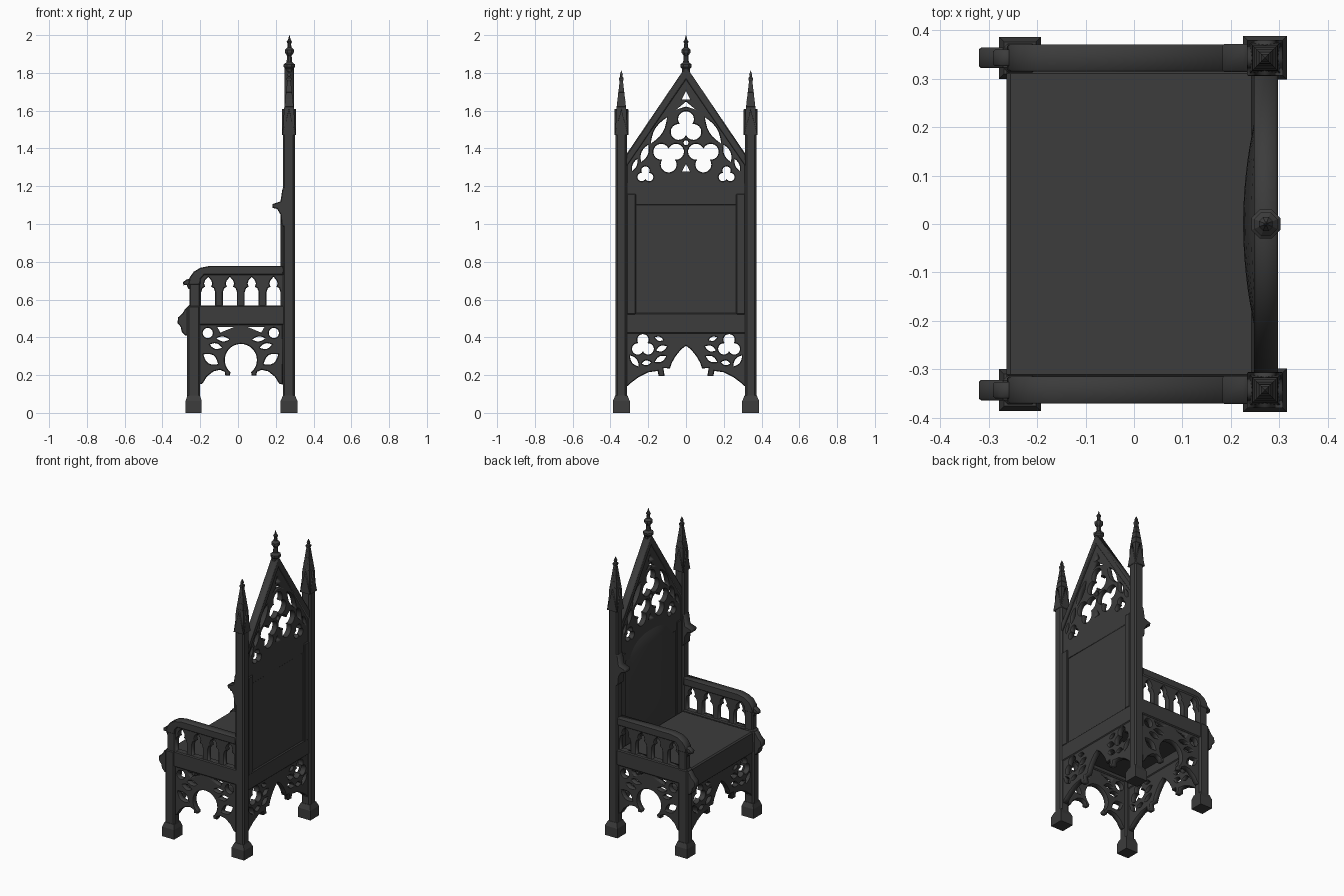
import bpy, bmesh
from math import sin, cos, pi, acos, radians, sqrt
from mathutils import Matrix, Vector

if "Cube" in bpy.data.objects:
    bpy.data.objects.remove(bpy.data.objects["Cube"])

dark = bpy.data.materials.new("dark_wood")
dark.diffuse_color = (0.045, 0.045, 0.045, 1)
dark.use_nodes = True
dark.node_tree.nodes["Principled BSDF"].inputs["Base Color"].default_value = dark.diffuse_color
# Drawing planes: local (x, y, depth) mapped to world
SIDE = Matrix(((1, 0, 0, 0), (0, 0, -1, 0), (0, 1, 0, 0), (0, 0, 0, 1)))
BACK = Matrix(((0, 0, 1, 0), (1, 0, 0, 0), (0, 1, 0, 0), (0, 0, 0, 1)))


def add(name, data):
    ob = bpy.data.objects.new(name, data)
    bpy.context.collection.objects.link(ob)
    ob.data.materials.append(dark)
    return ob


def plate(name, plane, pos, thick, loops, b=0.004):
    """Pierced plate: first loop is the outline, the others are holes."""
    cu = bpy.data.curves.new(name, 'CURVE')
    cu.dimensions, cu.fill_mode = '2D', 'BOTH'
    cu.extrude, cu.bevel_depth, cu.bevel_resolution, cu.offset = thick / 2 - b, b, 0, -b
    for pts in loops:
        sp = cu.splines.new('POLY')
        sp.points.add(len(pts) - 1)
        for p, (u, v) in zip(sp.points, pts):
            p.co = (u, v, 0, 1)
        sp.use_cyclic_u = True
    ob = add(name, cu)
    ob.matrix_world = Matrix.Translation((0, pos, 0) if plane is SIDE else (pos, 0, 0)) @ plane
    bpy.ops.object.select_all(action='DESELECT')
    ob.select_set(True)
    bpy.context.view_layer.objects.active = ob
    bpy.ops.object.convert(target='MESH')
    return ob


def loft(name, x, y, rings, sides=4, smooth=False):
    """Stack of regular polygons (half width, z)."""
    bm = bmesh.new()
    rows = []
    for h, z in rings:
        r = h / cos(pi / sides)
        rows.append([bm.verts.new((x + r * cos(pi / sides + 2 * pi * k / sides),
                                   y + r * sin(pi / sides + 2 * pi * k / sides), z)) for k in range(sides)])
    for a, c in zip(rows, rows[1:]):
        for k in range(sides):
            j = (k + 1) % sides
            bm.faces.new((a[k], a[j], c[j], c[k]))
    bm.faces.new(rows[0][::-1])
    bm.faces.new(rows[-1])
    me = bpy.data.meshes.new(name)
    bm.to_mesh(me)
    bm.free()
    return add(name, me)


def box(name, x0, x1, y0, y1, z0, z1, bevel=0.006):
    bm = bmesh.new()
    bmesh.ops.create_cube(bm, size=1)
    for v in bm.verts:
        v.co = ((x0 + x1) / 2 + v.co.x * (x1 - x0), (y0 + y1) / 2 + v.co.y * (y1 - y0),
                (z0 + z1) / 2 + v.co.z * (z1 - z0))
    me = bpy.data.meshes.new(name)
    bm.to_mesh(me)
    bm.free()
    ob = add(name, me)
    m = ob.modifiers.new("chamfer", 'BEVEL')
    m.width, m.segments = bevel, 1
    return ob


def mir(half, c=0.0):
    return [(c + u, v) for u, v in half] + [(c - u, v) for u, v in reversed(half) if u > 1e-6]


def arc(cx, cz, r, a0, a1, n=14):
    return [(cx + r * cos(radians(a0 + (a1 - a0) * i / n)), cz + r * sin(radians(a0 + (a1 - a0) * i / n)))
            for i in range(n + 1)]


def circle(cx, cz, r):
    return arc(cx, cz, r, 0, 360 * 15 / 16, 15)


def foil(cx, cz, r, off, rot, n=3):
    """Trefoil outline made of overlapping round lobes."""
    half = 180 / n + 90 - acos(min(1, off * sin(pi / n) / r)) * 180 / pi - 1.5
    pts = []
    for k in range(n):
        a = rot + 360 * k / n
        pts += arc(cx + off * cos(radians(a)), cz + off * sin(radians(a)), r, a - half, a + half)
    return pts


def leaf(x0, z0, x1, z1, w):
    """Pointed lens between two points."""
    d = Vector((x1 - x0, z1 - z0))
    n = Vector((-d.y, d.x)).normalized() * w / 2
    side = lambda s, ts: [(x0 + d.x * t + s * n.x * sin(pi * t), z0 + d.y * t + s * n.y * sin(pi * t)) for t in ts]
    return side(1, [i / 6 for i in range(7)]) + side(-1, [i / 6 for i in range(5, 0, -1)])


def both(loops, c=0.0):
    """Holes given right of centre, plus their mirror images."""
    return [[(c + s * u, v) for u, v in l] for l in loops for s in (1, -1)]


# Posts, legs, feet and side panels, left and right
cx = 0.015
side_apron = mir(arc(0, 0.28, 0.085, 90, -50) + [(0.058, 0.198), (0.082, 0.198), (0.085, 0.217), (0.11, 0.228),
                 (0.145, 0.22), (0.18, 0.192), (0.203, 0.155), (0.222, 0.15), (0.222, 0.48)], cx)
side_holes = both([circle(0.175, 0.423, 0.027), leaf(0.12, 0.258, 0.198, 0.31, 0.05),
                   [(0.035, 0.455), (0.125, 0.455), (0.108, 0.425)],
                   leaf(0.06, 0.388, 0.13, 0.395, 0.026), leaf(0.1, 0.345, 0.165, 0.362, 0.03)], cx)
arch = [(0.037, 0.568), (0.037, 0.64), (0.03, 0.66), (0.016, 0.668), (0.022, 0.685), (0.016, 0.702), (0, 0.72)]
arm_top = [(0.24, 0.73), (0.24, 0.778), (-0.15, 0.778), (-0.2, 0.768), (-0.235, 0.747), (-0.257, 0.715),
           (-0.262, 0.68), (-0.2, 0.68), (-0.197, 0.71), (-0.18, 0.73)]
arm_hook = [(-0.245, 0.715), (-0.275, 0.705), (-0.291, 0.692), (-0.289, 0.675), (-0.272, 0.678), (-0.262, 0.655),
            (-0.245, 0.655)]
scroll = [(-0.255, 0.57), (-0.28, 0.55), (-0.295, 0.525), (-0.318, 0.505), (-0.32, 0.475), (-0.303, 0.455),
          (-0.298, 0.43), (-0.28, 0.41), (-0.255, 0.41)]
corbel = [(0.25, 1.2), (0.235, 1.185), (0.225, 1.12), (0.182, 1.105), (0.184, 1.085), (0.207, 1.08),
          (0.225, 1.05), (0.23, 1.0), (0.25, 0.98)]
for s, tag in ((-1, "right"), (1, "left")):
    y = 0.3425 * s
    box(f"back_post_{tag}", 0.237, 0.302, y - 0.03, y + 0.03, 0.05, 1.5, 0.01)
    box(f"front_leg_{tag}", -0.27, -0.2, y - 0.03, y + 0.03, 0.05, 0.57, 0.01)
    box(f"arm_support_{tag}", -0.257, -0.2, y - 0.025, y + 0.025, 0.55, 0.7)
    loft(f"back_foot_{tag}", 0.27, y, [(0.045, 0), (0.045, 0.062), (0.032, 0.092)])
    loft(f"front_foot_{tag}", -0.235, y, [(0.043, 0), (0.043, 0.062), (0.033, 0.092)])
    box(f"side_rail_{tag}", -0.22, 0.25, y - 0.025, y + 0.025, 0.465, 0.568)
    plate(f"side_apron_{tag}", SIDE, y, 0.036, [side_apron] + side_holes)
    plate(f"arm_arcade_{tag}", SIDE, y, 0.034, [[(-0.23, 0.55), (0.25, 0.55), (0.25, 0.745), (-0.23, 0.745)]]
          + [mir(arch, -0.158 + 0.1153 * k) for k in range(4)])
    plate(f"arm_rest_{tag}", SIDE, y, 0.056, [arm_top])
    plate(f"arm_hook_{tag}", SIDE, y, 0.034, [arm_hook])
    plate(f"leg_scroll_{tag}", SIDE, y, 0.042, [scroll])
    plate(f"post_corbel_{tag}", SIDE, y, 0.058, [corbel])
    # Pinnacle: crossed gablets, spire and knob
    gab = mir([(0.0, 1.612), (0.036, 1.55), (0.036, 1.47), (0.0, 1.53)])[:-1]
    for side_half in (-1, 1):
        g = [(0.0, 1.61), (0.036 * side_half, 1.47), (0.036 * side_half, 1.61)]
    gable = [(-0.036, 1.47), (0.036, 1.47), (0.0, 1.61)]
    plate(f"pinnacle_gable_a_{tag}", SIDE, y, 0.074, [[(0.27 + u, v) for u, v in gable]], 0.001)
    plate(f"pinnacle_gable_b_{tag}", BACK, 0.27, 0.074, [[(y + u, v) for u, v in gable]], 0.001)
    loft(f"pinnacle_spire_{tag}", 0.27, y, [(0.031, 1.49), (0.027, 1.60), (0.009, 1.755), (0.012, 1.763),
         (0.012, 1.772), (0.006, 1.78), (0.008, 1.79), (0.001, 1.812)])
    for k in range(4):
        h = 0.026 - 0.0045 * k
        loft(f"spire_crocket_{tag}_{k}", 0.27, y, [(h - 0.006, 1.615 + 0.038 * k), (h, 1.622 + 0.038 * k),
             (h - 0.008, 1.632 + 0.038 * k)])
    # Stile beside the back panel
    box(f"back_stile_{tag}", 0.25, 0.296, s * 0.289 - 0.025, s * 0.289 + 0.025, 0.52, 1.16, 0.005)

# Front and back aprons with rails
apron = mir([(0, 0.355), (0.025, 0.337), (0.055, 0.3), (0.075, 0.265), (0.085, 0.235), (0.12, 0.238), (0.113, 0.195),
             (0.145, 0.195), (0.15, 0.222), (0.2, 0.215), (0.25, 0.19), (0.29, 0.16), (0.318, 0.135), (0.318, 0.45)])
apron_holes = both([foil(0.228, 0.355, 0.03, 0.032, 90), leaf(0.105, 0.3, 0.165, 0.27, 0.03),
                    leaf(0.1, 0.352, 0.158, 0.33, 0.03), leaf(0.297, 0.305, 0.25, 0.245, 0.03),
                    leaf(0.185, 0.268, 0.235, 0.262, 0.026), leaf(0.12, 0.385, 0.165, 0.4, 0.022)])
for x, name, top in ((0.27, "back", 0.53), (-0.24, "front", 0.5)):
    plate(f"{name}_apron", BACK, x, 0.036, [apron] + apron_holes)
    box(f"{name}_rail", x - 0.023, x + 0.023, -0.32, 0.32, 0.42, top)

# Seat
box("seat", -0.263, 0.25, -0.318, 0.318, 0.485, 0.56, 0.008)

# Back panel with arched top
plate("back_panel", BACK, 0.272, 0.026, [[(-0.315, 0.52), (0.315, 0.52)] + mir(
    [(0.315, 1.11), (0.265, 1.175), (0.2, 1.215), (0.1, 1.248), (0, 1.255)])[:5] +
    [(-0.1, 1.248), (-0.2, 1.215), (-0.265, 1.175), (-0.315, 1.11)]], 0.002)

# Domed padding on the seat side of the back
bm = bmesh.new()
bmesh.ops.create_grid(bm, x_segments=16, y_segments=16, size=1)
for v in bm.verts:
    u, t = v.co.x, (v.co.y + 1) / 2
    top = 1.225 - 0.13 * abs(u) ** 3
    swell = (1 - u * u) * min(1, 2.2 * sqrt(max(0, t * (1 - t))))
    v.co = (0.261 - 0.036 * swell, 0.262 * u, 0.555 + (top - 0.555) * t)
bmesh.ops.recalc_face_normals(bm, faces=bm.faces)
if sum(f.normal.x for f in bm.faces) > 0:
    bmesh.ops.reverse_faces(bm, faces=bm.faces)
for f in bm.faces:
    f.smooth = True
pad = bpy.data.meshes.new("back_padding")
bm.to_mesh(pad)
bm.free()
add("back_padding", pad)

# Gable tracery
tri = lambda w, z0, z1: [(-w, z0), (w, z0), (0, z1)]
plate("gable_tracery", BACK, 0.271, 0.034,
      [mir([(0, 1.80), (0.315, 1.353), (0.315, 1.1)]),
       foil(0, 1.51, 0.042, 0.045, 90), tri(0.022, 1.66, 1.705), tri(0.022, 1.278, 1.318), circle(0, 1.43, 0.013),
       mir([(0, 1.648), (0.052, 1.605), (0, 1.622)])[:4]] +
      both([foil(0.092, 1.36, 0.042, 0.045, -90), leaf(0.1, 1.565, 0.187, 1.425, 0.044),
            leaf(0.2, 1.42, 0.238, 1.328, 0.036), foil(0.215, 1.26, 0.022, 0.023, 90),
            leaf(0.258, 1.345, 0.285, 1.28, 0.022)]))

# Raised gable rim
plate("gable_rim", BACK, 0.272, 0.05, [mir([(0, 1.835), (0.318, 1.366), (0.318, 1.3), (0, 1.765)])[:4]
      + [(-0.318, 1.3), (-0.318, 1.366)]], 0.006)

# Finial
loft("finial", 0.272, 0, [(0.02, 1.79), (0.02, 1.82), (0.03, 1.832), (0.03, 1.845), (0.015, 1.857), (0.012, 1.89),
     (0.024, 1.908), (0.024, 1.922), (0.011, 1.935), (0.009, 1.955), (0.014, 1.965), (0.006, 1.978), (0.001, 2.0)], 8)
